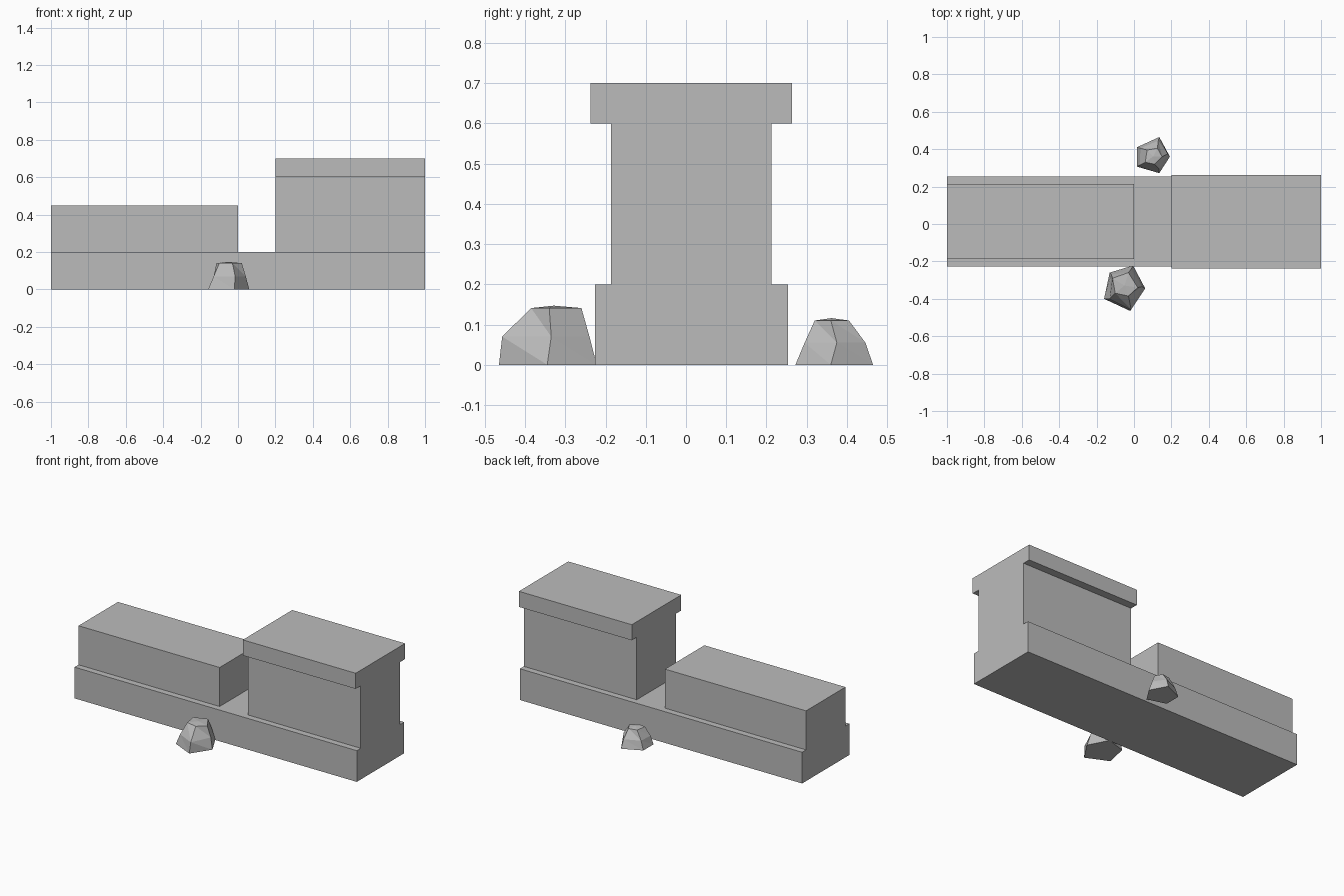
import bpy
import bmesh
from mathutils import Vector

old = bpy.data.objects.get("Cube")
if old:
    bpy.data.objects.remove(old, do_unlink=True)

# Single stone colour
GREY = (0.5, 0.5, 0.5, 1.0)
stone = bpy.data.materials.new("stone_grey")
stone.use_nodes = True
stone.diffuse_color = GREY
stone.node_tree.nodes["Principled BSDF"].inputs["Base Color"].default_value = GREY


def finish(name, bm):
    bmesh.ops.recalc_face_normals(bm, faces=bm.faces)
    mesh = bpy.data.meshes.new(name)
    bm.to_mesh(mesh)
    bm.free()
    mesh.materials.append(stone)
    obj = bpy.data.objects.new(name, mesh)
    bpy.context.collection.objects.link(obj)
    return obj


def box(name, x, y, z):
    """Box spanning the given (min, max) ranges."""
    bm = bmesh.new()
    bmesh.ops.create_cube(bm, size=1)
    for v in bm.verts:
        v.co = [r[0] if c < 0 else r[1] for r, c in zip((x, y, z), v.co)]
    return finish(name, bm)


def rock(name, base, middle, top, mid_z, top_z):
    """Low-poly boulder: three five-sided rings and a slightly raised crown."""
    bm = bmesh.new()
    rings = []
    for ring, z in ((base, 0), (middle, mid_z), (top, top_z)):
        rings.append([bm.verts.new((x, y, z)) for x, y in ring])
    for low, high in zip(rings, rings[1:]):
        for i in range(len(low)):
            j = (i + 1) % len(low)
            bm.faces.new((low[i], low[j], high[j]))
            bm.faces.new((low[i], high[j], high[i]))
    bm.faces.new(rings[0])
    centre = sum((v.co for v in rings[2]), Vector()) / len(rings[2])
    crown = bm.verts.new(centre + Vector((0, 0, 0.006)))
    for i in range(len(top)):
        bm.faces.new((rings[2][i], rings[2][(i + 1) % len(top)], crown))
    return finish(name, bm)


# Stepped wall
wall_y = (-0.186, 0.213)
box("wall_base", (-1, 1), (-0.226, 0.253), (0, 0.2))
box("low_wall", (-1, 0), wall_y, (0.2, 0.45))
box("tall_wall", (0.2, 1), wall_y, (0.2, 0.6))
box("wall_cap", (0.2, 1), (-0.237, 0.263), (0.6, 0.7))

# Boulders either side of the wall
rock("front_rock",
     [(-0.005, -0.222), (0.06, -0.345), (-0.02, -0.465), (-0.16, -0.40), (-0.13, -0.26)],
     [(-0.015, -0.24), (0.042, -0.335), (-0.015, -0.457), (-0.13, -0.40), (-0.122, -0.27)],
     [(-0.03, -0.26), (0.02, -0.34), (-0.03, -0.385), (-0.10, -0.37), (-0.115, -0.29)],
     0.07, 0.141)
rock("back_rock",
     [(0.135, 0.465), (0.192, 0.36), (0.135, 0.272), (0.015, 0.307), (0.015, 0.41)],
     [(0.13, 0.446), (0.18, 0.375), (0.135, 0.295), (0.03, 0.315), (0.035, 0.405)],
     [(0.125, 0.405), (0.15, 0.36), (0.11, 0.32), (0.06, 0.33), (0.07, 0.395)],
     0.055, 0.11)
